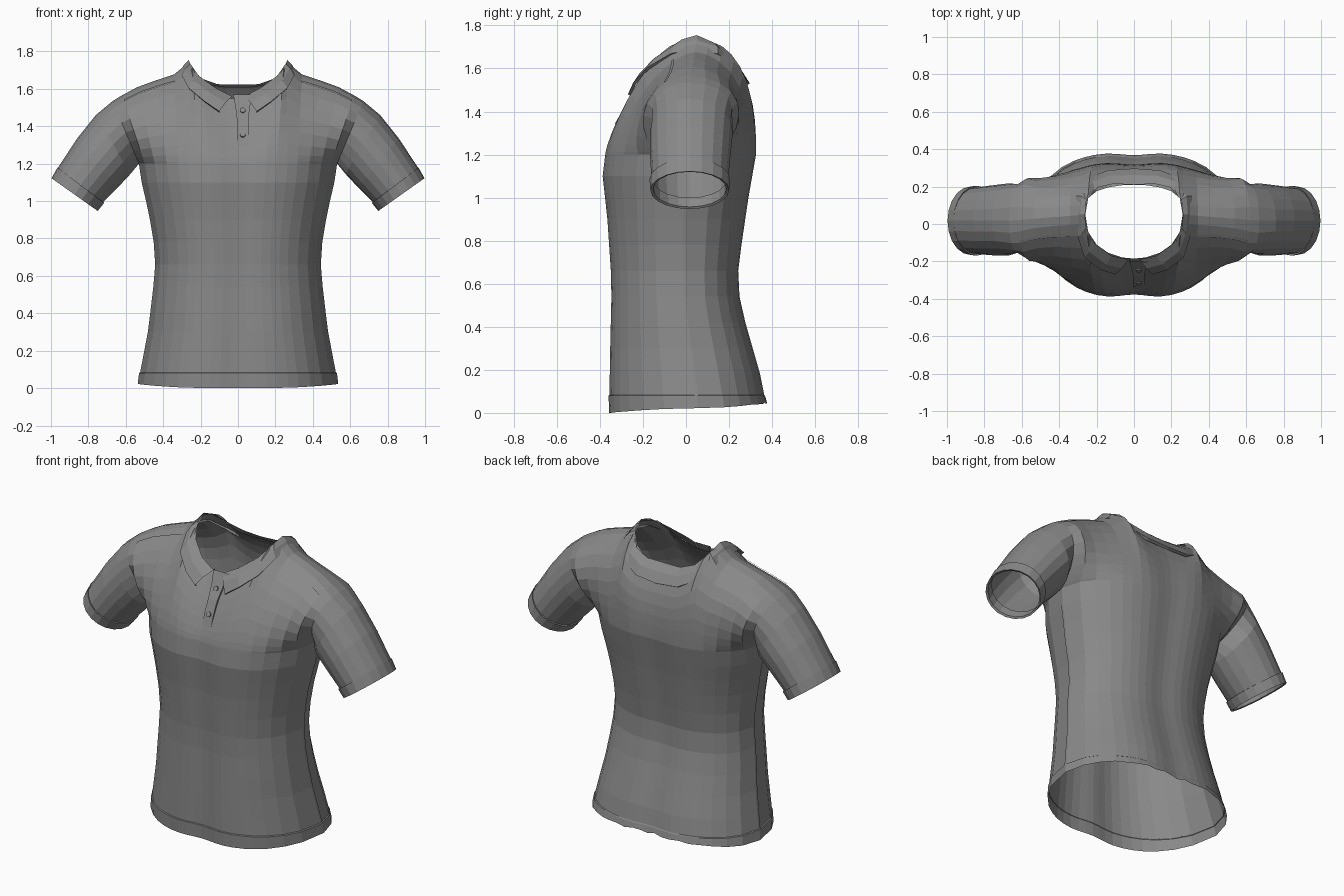
import bpy, bmesh, math
from mathutils import Vector

if "Cube" in bpy.data.objects:
    bpy.data.objects.remove(bpy.data.objects["Cube"])

cloth = bpy.data.materials.new("grey_cloth")
cloth.diffuse_color = (0.25, 0.25, 0.25, 1)
cloth.use_nodes = True
cloth.node_tree.nodes["Principled BSDF"].inputs["Base Color"].default_value = cloth.diffuse_color


def lerp(table, t):
    if t <= table[0][0]:
        return table[0][1]
    for (a, p), (b, q) in zip(table, table[1:]):
        if t <= b:
            return p + (q - p) * (t - a) / (b - a)
    return table[-1][1]


def sheet(name, grids):
    """Make one object from grids of points, welding shared edges."""
    bm = bmesh.new()
    for rows in grids:
        vs = [[bm.verts.new(p) for p in r] for r in rows]
        for r0, r1 in zip(vs, vs[1:]):
            for i in range(len(r0) - 1):
                bm.faces.new((r0[i], r0[i + 1], r1[i + 1], r1[i]))
    bmesh.ops.remove_doubles(bm, verts=bm.verts, dist=0.0005)
    bmesh.ops.recalc_face_normals(bm, faces=bm.faces)
    me = bpy.data.meshes.new(name)
    bm.to_mesh(me)
    bm.free()
    me.materials.append(cloth)
    ob = bpy.data.objects.new(name, me)
    bpy.context.collection.objects.link(ob)
    return ob


# Shirt profiles by height
WIDTH = [(0, .54), (.1, .52), (.3, .482), (.5, .457), (.65, .442), (.8, .452), (.95, .48), (1.1, .515), (1.2, .53)]
FRONT = [(0, -.357), (.3, -.352), (.6, -.345), (.9, -.365), (1.1, -.387), (1.2, -.375)]
BACK = [(0, .38), (.2, .34), (.4, .28), (.6, .235), (.8, .26), (1, .29), (1.2, .325)]
SIDE = [(0, .06), (.5, -.01), (.9, -.01), (1.2, .02)]
SHOULDER = [(.5, 1.745), (.57, 1.685), (.72, 1.645), (.87, 1.60), (1, 1.535)]
half = [.08, .18, .28, .39, .5, .6, .72, .84, .94, 1]
COLS = [-s for s in reversed(half)] + [0] + half
N = 10  # steps up the armhole


def torso(s, z, back, grow=1):
    c = lerp(SIDE, z)
    y = lerp(BACK if back else FRONT, z) - c
    bulge = (1 - abs(s) ** 2.7) ** .53 * (1.025 - .05 * math.exp(-(s / .2) ** 2))
    return Vector((s * lerp(WIDTH, z) * grow, c + y * bulge * grow, z))


def top_edge(s, back):
    a = abs(s)
    if a <= .5:  # neckline
        k, c = math.sin(a * math.pi), max(0, math.cos(a * math.pi))
        y = .16 * c ** .55 if back else -.235 * c ** .85
        low = 1.61 if back else 1.545
        x, y, z = .26 * k, .05 + y, low + (1.745 - low) * k ** (4 if back else 2.5)
    else:  # shoulder seam
        x, y, z = .26 + .82 * (a - .5), .05 - .065 * (a - .5), lerp(SHOULDER, a)
    return Vector((math.copysign(x, s), y, z))


def armhole(ang):
    """Armhole width, narrow near the armpit."""
    return 1.18 * math.sin(ang) * ((1 - math.cos(ang)) / 2) ** .35


def yoke(s, j, back):
    ang = math.pi * j / N
    v = (1 - math.cos(ang)) / 2
    b, t = torso(s, 1.2, back), top_edge(s, back)
    p = b.lerp(t, v)
    q = .6 + .4 * max(0, 1 - abs(s) / .5)
    p.y = t.y + (b.y - t.y) * max(0, 1 - v ** (3 if back else 1.3)) ** q
    p.y += (.2 if back else -.18) * armhole(ang) * abs(s) ** 7
    return p


# Shirt body: torso rows, then the yoke up to shoulders and neck
heights = [.08, .18, .3, .42, .54, .66, .78, .9, 1.0, 1.1]
panels = []
for back in (False, True):
    rows = [[torso(s, z, back) for s in COLS] for z in heights]
    rows += [[yoke(s, j, back) for s in COLS] for j in range(N + 1)]
    panels.append(rows)
sheet("shirt_body", panels)

# Hem band with a slightly uneven bottom edge
bands = []
for back in (False, True):
    low = []
    for i, s in enumerate(COLS):
        p = torso(s, .02, back, 1.0)
        wave = .008 * math.sin(i * 2.3) * (1 - abs(s))
        p.z = .022 + ((.025 + wave) if back else -.022) * (1 - abs(s) ** 3)
        low.append(p)
    bands.append([low] + [[torso(s, z, back, g) for s in COLS] for z, g in ((.08, 1.01), (.084, 1))])
sheet("hem_band", bands)


# Sleeves: rings from the armhole to the cuff
def sleeve_ring(m, top, bot, front, back, grow=1):
    ring = []
    mid = [(a + b) / 2 for a, b in zip(top, bot)]
    for j in range(2 * N + 1):
        a = math.pi * j / N
        c = -math.cos(a) * grow / 2
        x = mid[0] + (top[0] - bot[0]) * c
        z = mid[1] + (top[1] - bot[1]) * c
        y = .0175 + math.sin(a) * grow * (front if j < N else -back)
        ring.append((m * x, y, z))
    return ring


SLEEVE = [((.76, 1.46), (.575, 1.145), -.185, .2),
          ((.86, 1.335), (.645, 1.07), -.185, .19), ((.965, 1.175), (.72, .995), -.178, .178)]
CUFF = [((.965, 1.175), (.72, .995), -.178, .178), ((.965, 1.18), (.716, .99), -.187, .187),
        ((.997, 1.122), (.75, .947), -.183, .183), ((.985, 1.12), (.755, .957), -.17, .17),
        ((.96, 1.165), (.725, 1.0), -.17, .17)]
for m, side in ((-1, "left"), (1, "right")):
    hole = [yoke(m, j, False) for j in range(N + 1)] + [yoke(m, j, True) for j in range(N - 1, -1, -1)]
    sheet(side + "_sleeve", [[hole] + [sleeve_ring(m, *r) for r in SLEEVE]])
    sheet(side + "_cuff", [[sleeve_ring(m, *r) for r in CUFF]])

# Folded collar: fold line and outer edge, mirrored
fold = [(.03, -.19, 1.56), (.12, -.17, 1.605), (.21, -.105, 1.67), (.255, -.02, 1.735), (.264, .05, 1.755),
        (.252, .13, 1.72), (.195, .195, 1.655), (.11, .215, 1.625), (0, .21, 1.622)]
edge = [(.10, -.27, 1.48), (.18, -.245, 1.535), (.265, -.18, 1.605), (.30, -.07, 1.67), (.312, .04, 1.69),
        (.31, .15, 1.668), (.25, .245, 1.595), (.14, .287, 1.54), (0, .297, 1.53)]


def mirrored(pts):
    return [Vector(p) for p in pts] + [Vector((-x, y, z)) for x, y, z in reversed(pts[:-1])]


f, e = mirrored(fold), mirrored(edge)
middle = [a.lerp(b, .5) + Vector((0, math.copysign(.008, b.y), .008)) for a, b in zip(f, e)]
under = [Vector((p.x * .97, p.y * .95, p.z - .008)) for p in e]
sheet("collar", [[f, middle, e, under]])

# Button placket: a thin strip that follows the chest
strip = [(1.29, -.338), (1.36, -.313), (1.43, -.279), (1.5, -.235), (1.57, -.2)]
rows = []
for z, y in strip:
    w = .03 + .02 * max(0, (z - 1.45) / .12)
    rows.append([(.025 - w, y + .015, z), (.025 - w, y, z), (.025 + w, y, z), (.025 + w, y + .015, z)])
sheet("placket", [rows, [[rows[0][0], rows[0][3]], [rows[0][1], rows[0][2]]]])

# Buttons
for i, (z, y) in enumerate(((1.355, -.317), (1.485, -.247))):
    bpy.ops.mesh.primitive_cylinder_add(vertices=10, radius=.015, depth=.012, location=(.025, y, z),
                                        rotation=(math.radians(62), 0, 0))
    b = bpy.context.object
    b.name = "button_%d" % (i + 1)
    b.data.materials.append(cloth)

# Raised seams: shoulder lines and side seams
for m, side in ((-1, "left"), (1, "right")):
    line = [yoke(m * s, N - 2, False) for s in (.6, .72, .84, .94)]
    sheet(side + "_shoulder_seam", [[[p + Vector((0, -.004, .004)) for p in line],
                                     [p + Vector((0, .01, .013)) for p in line]]])
    sheet(side + "_side_seam", [[[torso(m, z, False) + Vector((m * .004, dy, 0)) for z in heights]
                                 for dy in (-.008, .008)]])
